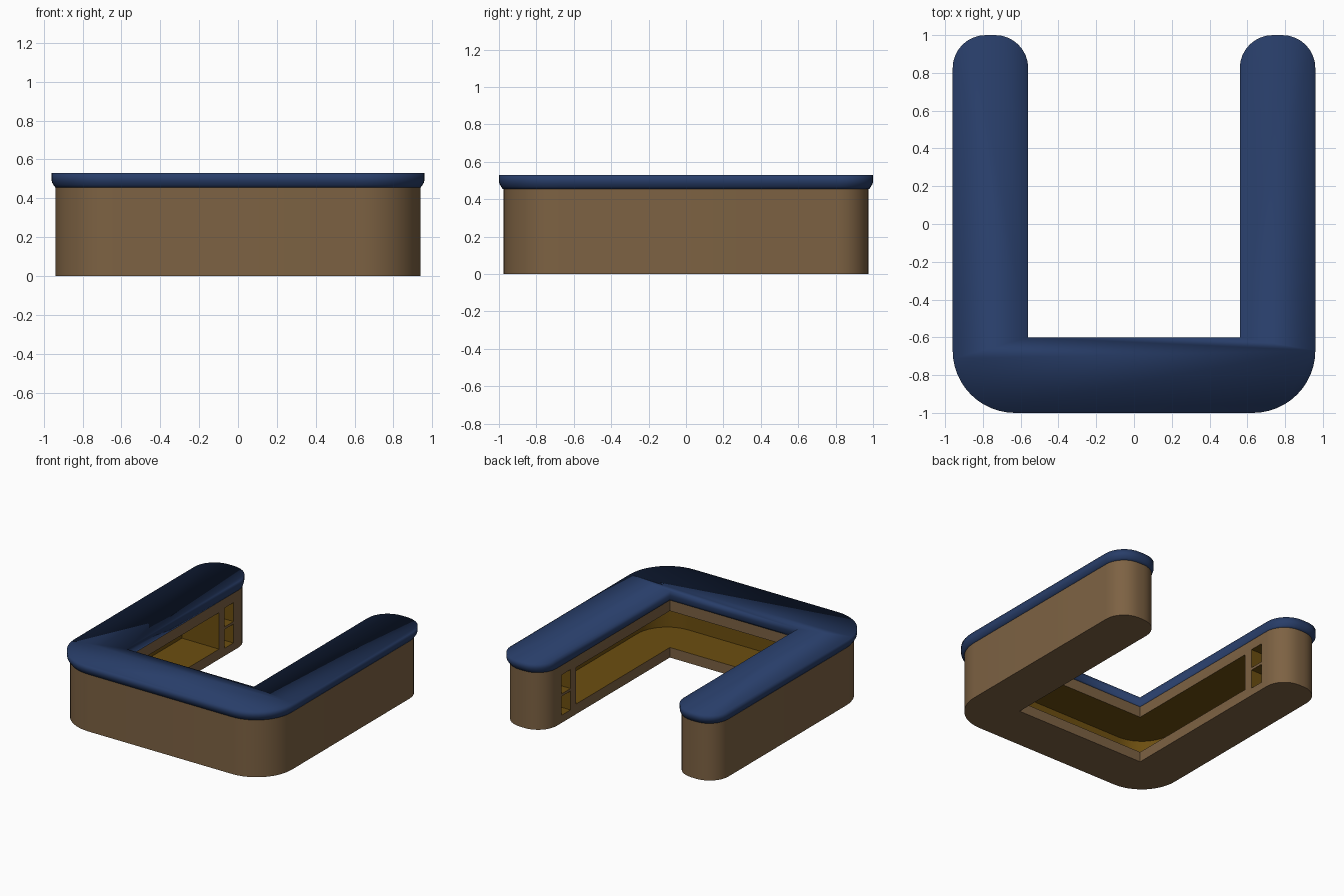
import bpy, bmesh, math
from mathutils import Vector

if "Cube" in bpy.data.objects:
    bpy.data.objects.remove(bpy.data.objects["Cube"])


def material(name, rgb):
    m = bpy.data.materials.new(name)
    m.diffuse_color = (*rgb, 1)
    m.use_nodes = True
    m.node_tree.nodes["Principled BSDF"].inputs["Base Color"].default_value = m.diffuse_color
    return m


wood = material("brown_wood", (0.205, 0.122, 0.056))
gold = material("dark_gold_lining", (0.15, 0.076, 0.005))
blue = material("navy_top", (0.021, 0.047, 0.140))


def arc(cx, cy, r, a0, a1, n):
    if r <= 0:
        return [(cx, cy)]
    return [(cx + r * math.cos(math.radians(a0 + (a1 - a0) * i / n)),
             cy + r * math.sin(math.radians(a0 + (a1 - a0) * i / n))) for i in range(n + 1)]


def u_outline(ox, y0, y1, ix, iy, r_corner, r_end):
    """U shape open to +y: right half from the inner corner round to the front, mirrored."""
    half = [(ix, iy)]
    half += arc(ix + r_end, y1 - r_end, r_end, 180, 90, 8)
    half += arc(ox - r_end, y1 - r_end, r_end, 90, 0, 8)
    half += arc(ox - r_corner, y0 + r_corner, r_corner, 0, -90, 12)
    return half + [(-x, y) for x, y in reversed(half)]


def loft(name, layers, mats, index=0):
    """Skin a list of (outline, z) layers and cap both ends."""
    bm = bmesh.new()
    rings = [[bm.verts.new((x, y, z)) for x, y in pts] for pts, z in layers]
    n = len(rings[0])
    for a, b in zip(rings, rings[1:]):
        for i in range(n):
            j = (i + 1) % n
            bm.faces.new((a[i], a[j], b[j], b[i]))
    bm.faces.new(rings[0])
    bm.faces.new(rings[-1])
    bmesh.ops.recalc_face_normals(bm, faces=bm.faces)
    for f in bm.faces:
        f.material_index = index
    me = bpy.data.meshes.new(name)
    bm.to_mesh(me)
    bm.free()
    for m in mats:
        me.materials.append(m)
    ob = bpy.data.objects.new(name, me)
    bpy.context.collection.objects.link(ob)
    return ob


def box_cutter(name, x0, x1, y0, y1, z0, z1):
    pts = [(x0, y0), (x1, y0), (x1, y1), (x0, y1)]
    return loft(name, [(pts, z0), (pts, z1)], [wood, gold], 1)


# counter body
shape = u_outline(0.94, -0.975, 0.975, 0.565, -0.605, 0.31, 0.165)
body = loft("counter_body", [(shape, 0), (shape, 0.46)], [wood, gold])

# long shelf recess running round the inside, plus stacked cubbies near each arm end
hollow = u_outline(0.89, -0.925, 0.57, 0.50, -0.54, 0.26, 0)
cutters = [loft("shelf_cutter", [(hollow, 0.08), (hollow, 0.37)], [wood, gold], 1)]
for s in (-1, 1):
    for z0, z1 in ((0.06, 0.21), (0.23, 0.38)):
        xa, xb = sorted((s * 0.5, s * 0.88))
        cutters.append(box_cutter("cubby_cutter", xa, xb, 0.64, 0.75, z0, z1))
for c in cutters:
    c.hide_render = True
    mod = body.modifiers.new("cut", 'BOOLEAN')
    mod.operation = 'DIFFERENCE'
    mod.solver = 'EXACT'
    mod.object = c
dg = bpy.context.evaluated_depsgraph_get()
carved = bpy.data.meshes.new_from_object(body.evaluated_get(dg))
body.modifiers.clear()
body.data = carved
for c in cutters:
    bpy.data.objects.remove(c)

# padded top with an undercut rim
layers = []
for d, z in ((0.02, 0.455), (0.011, 0.468), (0.003, 0.481), (0, 0.495), (0, 0.53)):
    k = d * 0.25
    layers.append((u_outline(0.96 - d, -1 + d, 1 - d, 0.56 + k, -0.6 - k,
                             0.33 - d, 0.175 - d / 2), z))
top = loft("counter_top", layers, [blue])

# shading: crisp body, soft top
for ob, angle in ((body, 30), (top, 100)):
    bpy.ops.object.select_all(action='DESELECT')
    ob.select_set(True)
    bpy.context.view_layer.objects.active = ob
    bpy.ops.object.shade_smooth_by_angle(angle=math.radians(angle))
